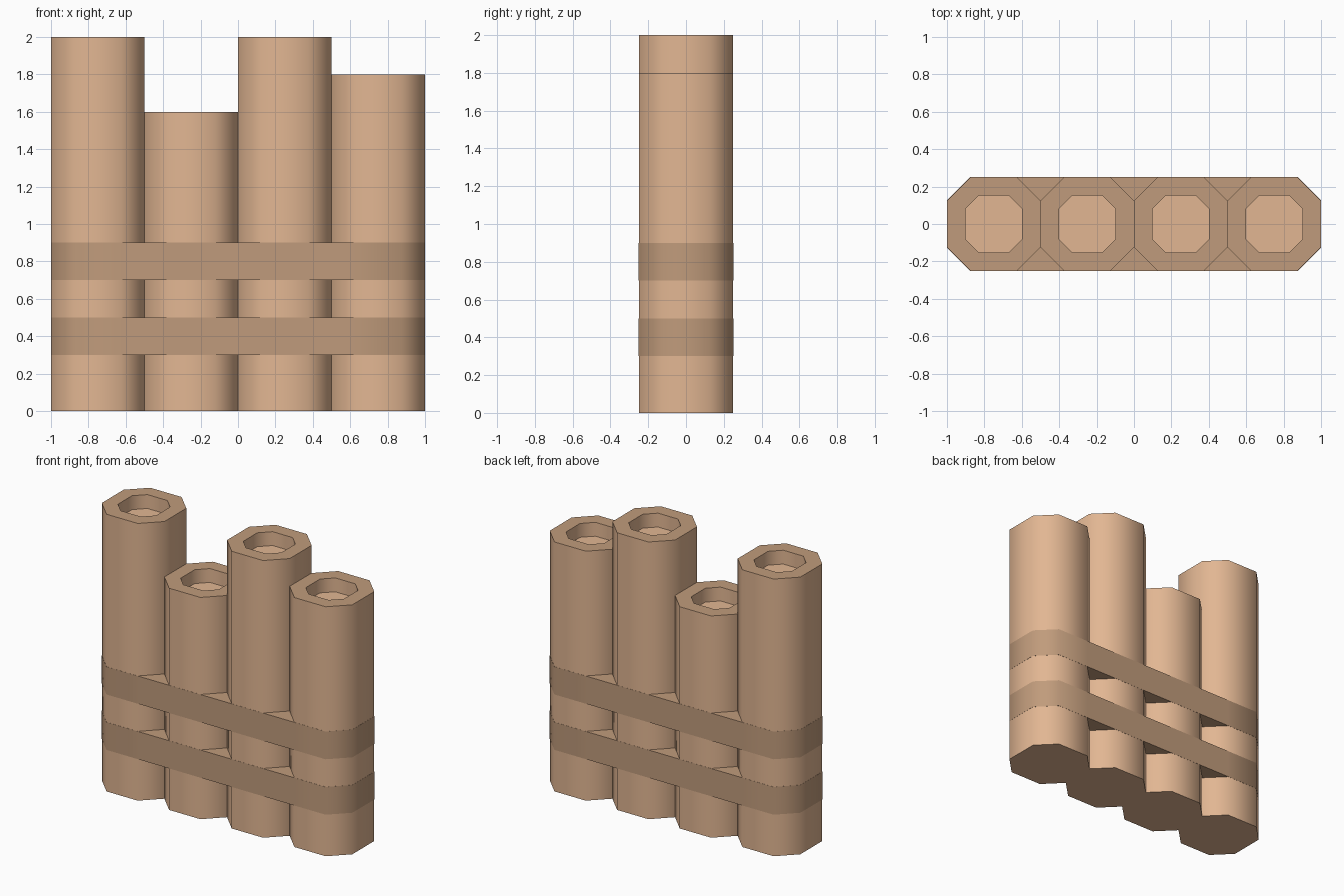
import bpy, bmesh, math

if "Cube" in bpy.data.objects:
    bpy.data.objects.remove(bpy.data.objects["Cube"])


def material(name, rgb):
    m = bpy.data.materials.new(name)
    m.diffuse_color = (*rgb, 1)
    m.use_nodes = True
    m.node_tree.nodes["Principled BSDF"].inputs["Base Color"].default_value = m.diffuse_color
    return m


LIGHT = material("light_wood", (0.76, 0.47, 0.29))
DARK = material("dark_wood", (0.53, 0.33, 0.20))


def octagon(half, flat, cx=0.0):
    return [(cx + x, y) for x, y in (
        (half, -flat), (half, flat), (flat, half), (-flat, half),
        (-half, flat), (-half, -flat), (-flat, -half), (flat, -half))]


def ring(bm, points, z):
    return [bm.verts.new((x, y, z)) for x, y in points]


def bridge(bm, a, b, mat=0):
    n = len(a)
    for i in range(n):
        j = (i + 1) % n
        bm.faces.new((a[i], a[j], b[j], b[i])).material_index = mat


def finish(bm, name, mats):
    mesh = bpy.data.meshes.new(name)
    bmesh.ops.recalc_face_normals(bm, faces=bm.faces)
    bm.to_mesh(mesh)
    bm.free()
    for m in mats:
        mesh.materials.append(m)
    ob = bpy.data.objects.new(name, mesh)
    bpy.context.collection.objects.link(ob)
    bpy.ops.object.select_all(action='DESELECT')
    ob.select_set(True)
    bpy.context.view_layer.objects.active = ob
    bpy.ops.object.shade_smooth_by_angle(angle=math.radians(60))


# Pipe: octagonal post with a dark rim and a shallow recess on top
def pipe(name, cx, height):
    bm = bmesh.new()
    outer, inner = octagon(0.25, 0.125, cx), octagon(0.152, 0.08, cx)
    bottom, top = ring(bm, outer, 0), ring(bm, outer, height)
    lip, floor = ring(bm, inner, height), ring(bm, inner, height - 0.1)
    bm.faces.new(bottom[::-1])
    bridge(bm, bottom, top)
    bridge(bm, top, lip, 1)
    bridge(bm, lip, floor)
    bm.faces.new(floor)
    finish(bm, name, (LIGHT, DARK))


# Band: strap stretched around all pipes, a hair proud of their faces
def band(name, z0, z1):
    e = 0.001
    h = 0.25 + e
    back = [(cx + s, h) for cx in reversed(CENTRES) for s in (0.125, -0.125)]
    front = [(-x, -y) for x, y in back]
    outline = ([(1 + e, -0.125), (1 + e, 0.125)] + back
               + [(-1 - e, 0.125), (-1 - e, -0.125)] + front)
    bm = bmesh.new()
    low, high = ring(bm, outline, z0), ring(bm, outline, z1)
    bridge(bm, low, high)
    bm.faces.new(low[::-1])
    bm.faces.new(high)
    finish(bm, name, (DARK,))


CENTRES = (-0.75, -0.25, 0.25, 0.75)
for i, (cx, height) in enumerate(zip(CENTRES, (2.0, 1.6, 2.0, 1.8))):
    pipe(f"pipe_{i + 1}", cx, height)
band("lower_band", 0.3, 0.5)
band("upper_band", 0.7, 0.9)
